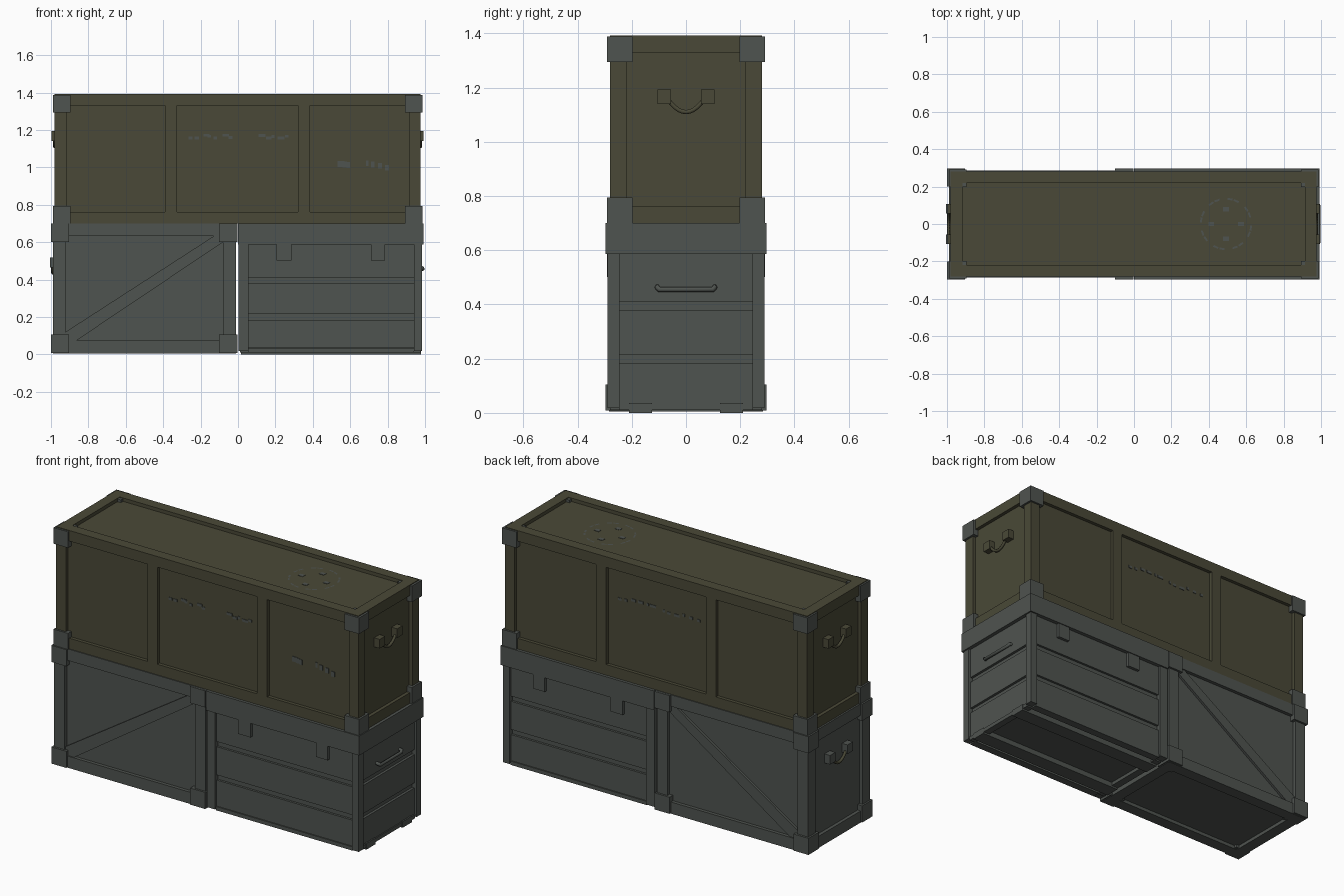
import bpy, bmesh, math, random
from mathutils import Vector

if "Cube" in bpy.data.objects:
    bpy.data.objects.remove(bpy.data.objects["Cube"])

def material(name, rgb):
    m = bpy.data.materials.new(name)
    m.diffuse_color = (*rgb, 1)
    m.use_nodes = True
    m.node_tree.nodes["Principled BSDF"].inputs["Base Color"].default_value = m.diffuse_color
    return m

OLIVE = material("olive paint", (0.068, 0.066, 0.038))
GREY = material("steel grey", (0.078, 0.087, 0.079))

def finish(name, bm, mat):
    bmesh.ops.recalc_face_normals(bm, faces=bm.faces)
    me = bpy.data.meshes.new(name)
    bm.to_mesh(me)
    bm.free()
    me.materials.append(mat)
    ob = bpy.data.objects.new(name, me)
    bpy.context.collection.objects.link(ob)
    return ob

def add_box(bm, x0, x1, y0, y1, z0, z1):
    vs = bmesh.ops.create_cube(bm, size=1)["verts"]
    for v in vs:
        v.co = Vector(((x0 + x1) / 2 + v.co.x * (x1 - x0),
                       (y0 + y1) / 2 + v.co.y * (y1 - y0),
                       (z0 + z1) / 2 + v.co.z * (z1 - z0)))

def boxes(name, mat, items):
    bm = bmesh.new()
    for b in items:
        add_box(bm, *b)
    return finish(name, bm, mat)

def both_y(x0, x1, ya, yb, z0, z1):
    return [(x0, x1, ya, yb, z0, z1), (x0, x1, -yb, -ya, z0, z1)]

def framed_crate(name, mat, x0, x1, hy, z0, z1, w, d, stiles=()):
    # recessed core, corner posts, rails and stiles
    boxes(name + "_panels", mat, [(x0 + d, x1 - d, -hy + d, hy - d, z0 + d, z1 - d)])
    parts = []
    for a, b in ((x0, x0 + w), (x1 - w, x1)):
        parts += both_y(a, b, hy - w, hy, z0, z1)
        parts += [(a, b, -hy + w, hy - w, z0, z0 + w), (a, b, -hy + w, hy - w, z1 - w, z1)]
    for a, b in ((z0, z0 + w), (z1 - w, z1)):
        parts += both_y(x0 + w, x1 - w, hy - w, hy, a, b)
    for a, b in stiles:
        parts += both_y(a, b, hy - w, hy, z0 + w, z1 - w)
    boxes(name + "_frame", mat, parts)

def brackets(name, x0, x1, hy, z0, z1, s):
    parts = []
    for a, b in ((x0, x0 + s), (x1 - s, x1)):
        for c, e in ((z0, z0 + s), (z1 - s, z1)):
            parts += both_y(a, b, hy - s, hy, c, e)
    boxes(name, GREY, parts)

def tube(name, mat, pts, r):
    cu = bpy.data.curves.new(name, "CURVE")
    cu.dimensions = "3D"
    cu.bevel_depth = r
    cu.bevel_resolution = 1
    cu.use_fill_caps = True
    sp = cu.splines.new("POLY")
    sp.points.add(len(pts) - 1)
    for p, q in zip(sp.points, pts):
        p.co = (*q, 1)
    cu.materials.append(mat)
    ob = bpy.data.objects.new(name, cu)
    bpy.context.collection.objects.link(ob)

def rope_handle(name, mat, x, s, z):
    # two blocks with a rope sagging between them; s is the outward direction
    a, b = sorted((x - s * 0.005, x + s * 0.036))
    boxes(name + "_blocks", mat, both_y(a, b, 0.056, 0.106, z - 0.025, z + 0.028))
    pts = [(x + s * 0.02, 0.072 * t / 5, z - 0.055 + 0.055 * (t / 5) ** 2) for t in range(-5, 6)]
    tube(name + "_rope", OLIVE, pts, 0.009)

# Long olive crate on top
framed_crate("upper_crate", OLIVE, -0.98, 0.975, 0.28, 0.70, 1.392, 0.062, 0.02,
             ((-0.39, -0.325), (0.32, 0.385)))
brackets("upper_crate_brackets", -0.99, 0.987, 0.291, 0.70, 1.388, 0.094)
rope_handle("upper_left_handle", OLIVE, -0.96, -1, 1.165)
rope_handle("upper_right_handle", OLIVE, 0.955, 1, 1.165)

# Braced grey crate, lower left
framed_crate("braced_crate", GREY, -0.99, -0.012, 0.285, 0.005, 0.70, 0.068, 0.02)
brackets("braced_crate_brackets", -1.0, -0.004, 0.297, 0.008, 0.699, 0.097)
rope_handle("lower_left_handle", GREY, -0.97, -1, 0.49)
for side, y in (("front", -0.279), ("back", 0.264)):
    bm = bmesh.new()
    outline = [(-.922, .073), (-.865, .073), (-.08, .60), (-.08, .632), (-.13, .632), (-.922, .12)]
    f = bm.faces.new([bm.verts.new((x, y, z)) for x, z in outline])
    ex = bmesh.ops.extrude_face_region(bm, geom=[f])
    bmesh.ops.translate(bm, vec=(0, 0.015, 0),
                        verts=[v for v in ex["geom"] if isinstance(v, bmesh.types.BMVert)])
    finish("diagonal_brace_" + side, bm, GREY)

# Planked grey crate, lower right
boxes("plank_crate_core", GREY, [(0.03, 0.955, -0.262, 0.262, 0.03, 0.60)])
boxes("plank_crate_planks", GREY, [(0.015, 0.97, -0.275, 0.275, a, b)
                                   for a, b in ((0.033, 0.185), (0.215, 0.38), (0.41, 0.588))])
boxes("plank_crate_posts", GREY, both_y(0.002, 0.055, 0.245, 0.289, 0.018, 0.59)
      + both_y(0.94, 0.983, 0.245, 0.289, 0.018, 0.59))
boxes("plank_crate_lid", GREY, [(0.0, 0.992, -0.297, 0.297, 0.587, 0.70)])
boxes("plank_crate_bottom_frame", GREY, both_y(0.055, 0.94, 0.235, 0.28, 0.01, 0.032)
      + [(0.01, 0.055, -0.245, 0.245, 0.01, 0.032), (0.935, 0.975, -0.245, 0.245, 0.01, 0.032)])
boxes("plank_crate_skids", GREY, both_y(0.015, 0.978, 0.125, 0.21, 0.0, 0.036))
boxes("lid_latches", GREY, both_y(0.205, 0.285, 0.27, 0.292, 0.502, 0.59)
      + both_y(0.71, 0.785, 0.27, 0.292, 0.502, 0.59))
tube("bar_handle", GREY, [(0.965, -0.106, 0.465), (0.985, -0.106, 0.463), (0.988, -0.098, 0.455),
                          (0.988, 0.098, 0.455), (0.985, 0.106, 0.463), (0.965, 0.106, 0.465)], 0.01)

# Worn paint flecks on the olive crate
random.seed(4)
def flecks(name, x0, x1, z, h, y, n):
    parts = []
    for i in range(n):
        x = x0 + (x1 - x0) * (i + random.random() * 0.5) / n
        dz = random.uniform(-h, h) * 0.4
        parts.append((x, x + random.uniform(0.012, 0.04), y - 0.002, y + 0.002,
                      z + dz - h * 0.3, z + dz + h * 0.3))
    boxes(name, GREY, parts)

flecks("front_paint_flecks", -0.27, -0.03, 1.165, 0.025, -0.261, 7)
flecks("front_paint_flecks_right", 0.10, 0.27, 1.165, 0.025, -0.261, 5)
flecks("front_side_paint_flecks", 0.52, 0.60, 1.015, 0.05, -0.261, 3)
flecks("front_side_paint_flecks_right", 0.68, 0.80, 1.01, 0.05, -0.261, 4)
flecks("back_paint_flecks", -0.28, 0.27, 1.165, 0.025, 0.261, 12)

# Broken painted ring on the top panel
bm = bmesh.new()
for i in range(24):
    if i % 6 in (0, 3):
        continue
    a, b = 2 * math.pi * i / 24, 2 * math.pi * (i + 0.8) / 24
    bm.faces.new([bm.verts.new((0.492 + r * math.cos(t), r * math.sin(t), 1.374))
                  for r, t in ((0.13, a), (0.14, a), (0.14, b), (0.13, b))])
for dx, dy in ((0.08, 0), (-0.08, 0), (0, 0.08), (0, -0.08)):
    add_box(bm, 0.477 + dx, 0.507 + dx, dy - 0.012, dy + 0.012, 1.371, 1.374)
finish("top_paint_ring", bm, GREY)
